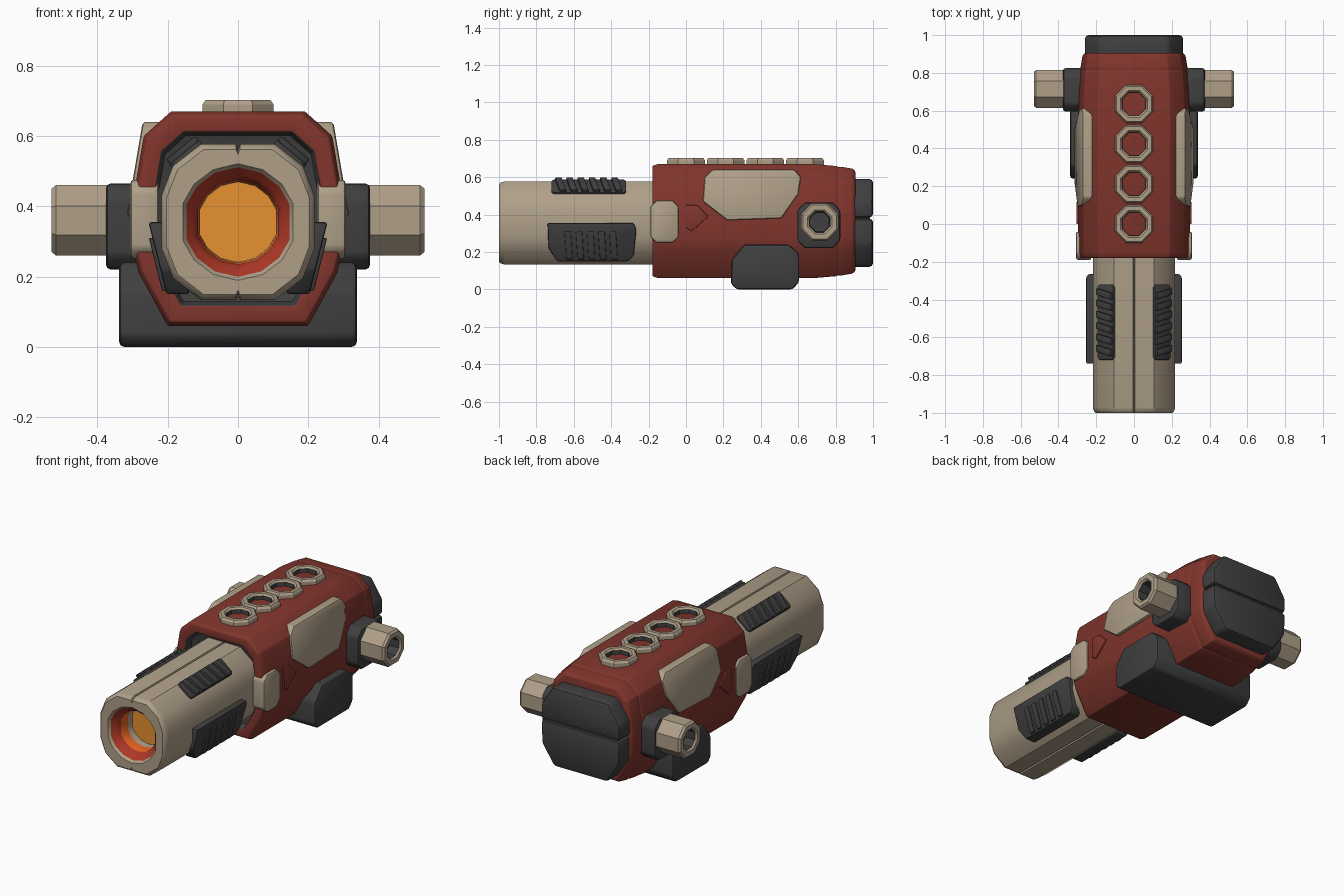
import bpy, bmesh, math
from mathutils import Vector, Matrix

if "Cube" in bpy.data.objects:
    bpy.data.objects.remove(bpy.data.objects["Cube"])


def material(name, r, g, b):
    m = bpy.data.materials.new(name)
    m.diffuse_color = (r, g, b, 1)
    m.use_nodes = True
    m.node_tree.nodes["Principled BSDF"].inputs["Base Color"].default_value = m.diffuse_color
    return m


RED = material("brick red", 0.22, 0.036, 0.026)
BEIGE = material("warm beige", 0.43, 0.35, 0.25)
DARK = material("dark grey", 0.05, 0.05, 0.051)
RIM = material("rim red", 0.42, 0.04, 0.02)
GLOW = material("hot orange", 0.9, 0.14, 0.015)
CORE = material("core orange", 0.82, 0.29, 0.03)
X, Y, Z = Vector((1, 0, 0)), Vector((0, 1, 0)), Vector((0, 0, 1))


def loft(name, loops, mats, seg=None, bevel=0.0, mirror=False):
    """Skin closed loops; seg gives a material index per band, then for the end cap."""
    bm = bmesh.new()
    rows = [[bm.verts.new(p) for p in lp] for lp in loops]
    n = len(rows[0])
    seg = seg or [0] * len(rows)
    for k in range(len(rows) - 1):
        for i in range(n):
            j = (i + 1) % n
            f = bm.faces.new((rows[k][i], rows[k][j], rows[k + 1][j], rows[k + 1][i]))
            f.material_index = seg[k]
    bm.faces.new(rows[0]).material_index = seg[0]
    bm.faces.new(rows[-1]).material_index = seg[-1]
    bmesh.ops.recalc_face_normals(bm, faces=bm.faces[:])
    if bevel:
        es = [e for e in bm.edges if e.calc_face_angle(0) > math.radians(25)]
        bmesh.ops.bevel(bm, geom=es, offset=bevel, offset_type='OFFSET', segments=2,
                        profile=0.5, affect='EDGES', clamp_overlap=True, material=-1)
    me = bpy.data.meshes.new(name)
    bm.to_mesh(me)
    bm.free()
    for m in mats:
        me.materials.append(m)
    ob = bpy.data.objects.new(name, me)
    bpy.context.collection.objects.link(ob)
    bpy.ops.object.select_all(action='DESELECT')
    ob.select_set(True)
    bpy.context.view_layer.objects.active = ob
    bpy.ops.object.shade_smooth_by_angle(angle=math.radians(33))
    if mirror:
        ob.modifiers.new("mirror", 'MIRROR').use_mirror_merge = False
    return ob


def prism(name, pts, t0, t1, frame, mat, bevel=0.01, mirror=True):
    """Extrude a 2D outline from t0 to t1 in a frame (origin, u, v, normal)."""
    o, u, v, n = frame
    loops = [[o + u * a + v * b + n * t for a, b in pts] for t in (t0, t1)]
    return loft(name, loops, [mat], bevel=bevel, mirror=mirror)


def lathe(name, sides, prof, frame, mats, seg, mirror=False):
    o, u, v, n = frame
    ang = [2 * math.pi * (i + 0.5) / sides for i in range(sides)]
    loops = [[o + (u * math.cos(a) + v * math.sin(a)) * r + n * h for a in ang] for r, h in prof]
    return loft(name, loops, mats, seg, mirror=mirror)


def symmetric(half):
    return half + [(-x, z) for x, z in reversed(half) if x > 0]


def rect(a0, a1, b0, b1, c):
    return [(a0 + c, b0), (a1 - c, b0), (a1, b0 + c), (a1, b1 - c),
            (a1 - c, b1), (a0 + c, b1), (a0, b1 - c), (a0, b0 + c)]


SIDE = (Vector((0, 0, 0)), Y, Z, X)
BACK = (Vector((0, 0, 0)), X, Z, Y)

# main housing with a dark recessed collar at the front
section = symmetric([(0.19, 0.67), (0.268, 0.60), (0.297, 0.43), (0.297, 0.27),
                     (0.282, 0.21), (0.2, 0.06)])
steps = [(0.905, 0.88), (0.89, 0.92), (0.825, 0.955), (0.815, 0.945), (0.805, 0.965), (0.68, 1),
         (-0.15, 1), (-0.18, 0.965), (-0.18, 0.81), (-0.13, 0.78)]
loft("housing", [[Vector((x * s, y, 0.365 + (z - 0.365) * s)) for x, z in section] for y, s in steps],
     [RED, DARK], [0] * 8 + [1, 1], bevel=0.01)

# barrel with seam grooves and a glowing stepped bore
tube = symmetric([(0, 0.562), (0.006, 0.577), (0.105, 0.577), (0.185, 0.515), (0.218, 0.43),
                  (0.218, 0.28), (0.185, 0.195), (0.105, 0.133), (0.006, 0.133), (0, 0.148)])
C = Vector((0, 0, 0.355))


def outer(y, s):
    return [Vector((x * s, y, C.z + (z - C.z) * s)) for x, z in tube]


def bore(y, r):
    return [C + Vector((x, 0, z - C.z)).normalized() * r + Y * y for x, z in tube]


loft("barrel", [outer(-0.1, 1), outer(-0.97, 1), outer(-0.99, 0.975), outer(-1, 0.93),
                bore(-1, 0.165), bore(-0.985, 0.155), bore(-0.965, 0.135), bore(-0.94, 0.12),
                bore(-0.88, 0.116), bore(-0.84, 0.114)],
     [BEIGE, RIM, GLOW, CORE], [0, 0, 0, 0, 0, 1, 1, 2, 0, 3])

# rear cap, two padded halves over a core
prism("rear_cap_upper", [(-0.26, 0.384), (0.26, 0.384), (0.26, 0.47), (0.185, 0.59),
                         (-0.185, 0.59), (-0.26, 0.47)], 0.85, 1.0, BACK, DARK, 0.02, False)
prism("rear_cap_lower", [(-0.26, 0.378), (0.26, 0.378), (0.255, 0.24), (0.175, 0.12),
                         (-0.175, 0.12), (-0.255, 0.24)], 0.85, 1.0, BACK, DARK, 0.02, False)
prism("rear_cap_core", rect(-0.24, 0.24, 0.2, 0.5, 0.05), 0.85, 0.985, BACK, DARK, 0, False)

# foot block passing under the housing
prism("foot_block", [(0.24, 0.03), (0.27, 0), (0.57, 0), (0.605, 0.04), (0.605, 0.19),
                     (0.55, 0.24), (0.31, 0.24), (0.245, 0.16)], -0.338, 0.338, SIDE, DARK, 0.014, False)

# side plates
PANEL = (Vector((0.37, 0, 0)), Y, Vector((-0.17, 0, 1)), X)
prism("side_panel", [(0.10, 0.60), (0.14, 0.64), (0.58, 0.64), (0.615, 0.60), (0.60, 0.51),
                     (0.51, 0.38), (0.22, 0.37), (0.09, 0.47)], -0.07, 0.01, PANEL, BEIGE, 0.01)
prism("cheek_plate", rect(-0.19, -0.04, 0.25, 0.475, 0.03), 0.225, 0.307, SIDE, BEIGE, 0.012)
prism("side_inlay", [(0.0, 0.45), (0.06, 0.45), (0.12, 0.39), (0.03, 0.31), (0.0, 0.33)],
      0.28, 0.305, SIDE, RED, 0.004)

# pivots on both sides
prism("pivot_mount", rect(0.595, 0.825, 0.22, 0.465, 0.04), 0.24, 0.376, SIDE, DARK, 0.014)
lathe("pivot", 8, [(0.108, 0.36), (0.108, 0.518), (0.098, 0.53), (0.07, 0.53), (0.06, 0.52), (0.055, 0.46)],
      (Vector((0, 0.715, 0.36)), Y, Z, X), [BEIGE, DARK], [0, 0, 0, 0, 1, 1], mirror=True)

# row of top ports
for i in range(4):
    lathe(f"top_port_{i + 1}", 8,
          [(0.109, 0.64), (0.109, 0.69), (0.1, 0.702), (0.078, 0.702), (0.068, 0.692), (0.064, 0.655)],
          (Vector((0, 0.0 + 0.212 * i, 0)), X, Y, Z), [BEIGE, DARK], [0, 0, 0, 0, 1, 1])

# lower barrel grips with ribs
LOW = (Vector((0.16, 0, 0)), Y, Vector((0.25, 0, 1)), X)
prism("lower_grip", [(-0.74, 0.355), (-0.28, 0.355), (-0.265, 0.32), (-0.28, 0.18), (-0.31, 0.15),
                     (-0.69, 0.15), (-0.735, 0.22)], -0.06, 0.006, LOW, DARK, 0.008)
for i in range(5):
    y = -0.64 + 0.06 * i
    prism(f"lower_grip_rib_{i + 1}", [(y, 0.16), (y + 0.035, 0.16), (y + 0.025, 0.31), (y - 0.01, 0.31)],
          -0.02, 0.016, LOW, DARK, 0.004)

# upper barrel grips with slanted ribs
TOP = (Vector((0.142, 0, 0.54)), Y, Vector((0.77, 0, -0.64)), Vector((0.64, 0, 0.77)))
prism("upper_grip", rect(-0.72, -0.32, -0.055, 0.055, 0.012), -0.05, 0.018, TOP, DARK, 0.005)
for i in range(6):
    y = -0.7 + 0.06 * i
    prism(f"upper_grip_rib_{i + 1}", [(y, -0.052), (y + 0.035, -0.052), (y + 0.06, 0.052), (y + 0.025, 0.052)],
          0.0, 0.034, TOP, DARK, 0.004)
